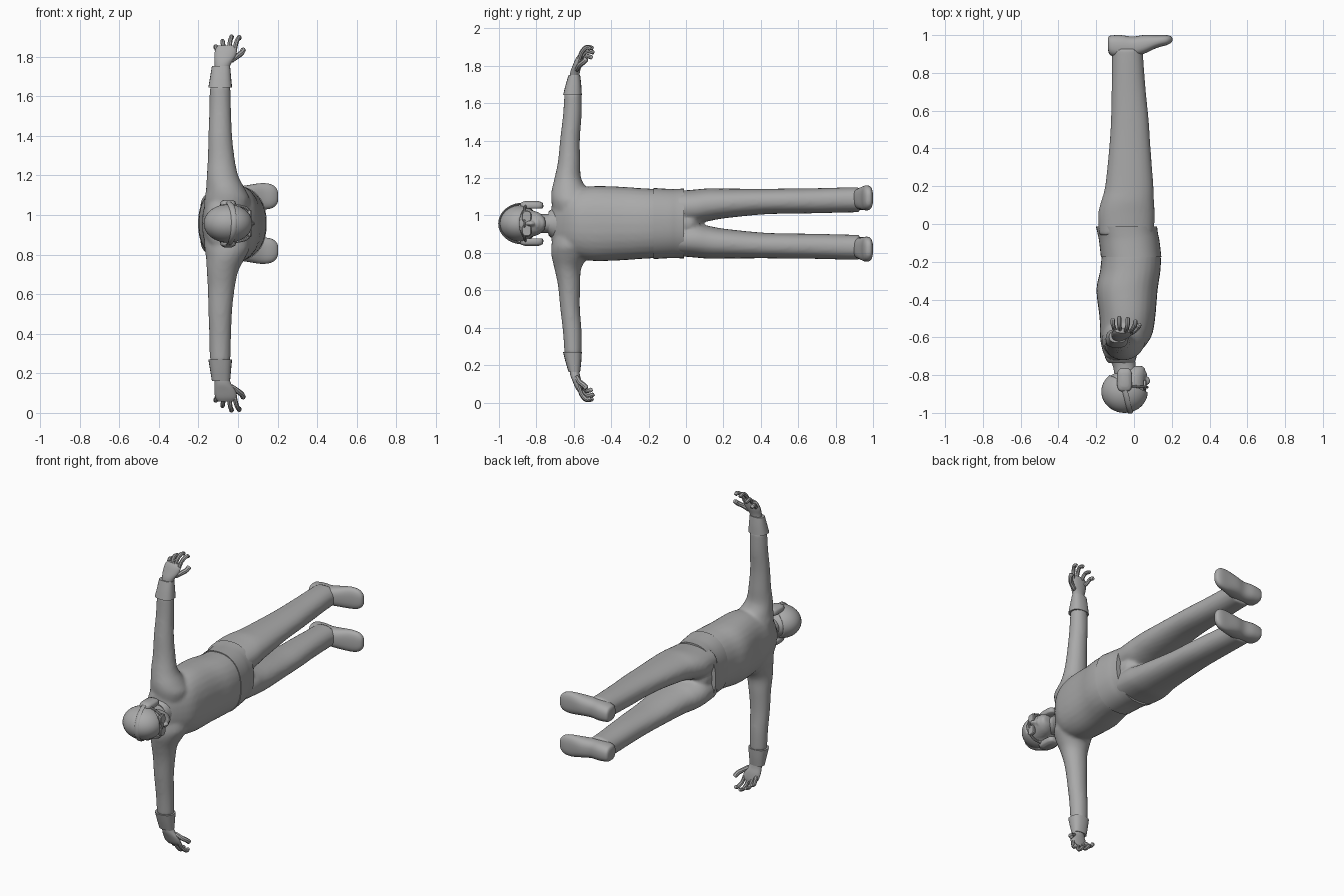
import bpy, bmesh, math
from mathutils import Vector

if "Cube" in bpy.data.objects:
    bpy.data.objects.remove(bpy.data.objects["Cube"])

MID = 0.957          # height of the body's mirror plane
grey = bpy.data.materials.new("plain grey")
grey.diffuse_color = (0.4, 0.4, 0.4, 1)
grey.use_nodes = True
grey.node_tree.nodes["Principled BSDF"].inputs["Base Color"].default_value = grey.diffuse_color


def finish(name, bm, angle=40):
    bmesh.ops.recalc_face_normals(bm, faces=bm.faces)
    me = bpy.data.meshes.new(name)
    bm.to_mesh(me)
    bm.free()
    me.materials.append(grey)
    ob = bpy.data.objects.new(name, me)
    bpy.context.collection.objects.link(ob)
    bpy.ops.object.select_all(action='DESELECT')
    ob.select_set(True)
    bpy.context.view_layer.objects.active = ob
    bpy.ops.object.shade_smooth_by_angle(angle=math.radians(angle))
    return ob


def blend(ob, voxel, steps):
    """Melt overlapping volumes of one garment into a single soft surface."""
    m = ob.modifiers.new("melt", 'REMESH')
    m.mode, m.voxel_size, m.use_smooth_shade = 'VOXEL', voxel, True
    s = ob.modifiers.new("soften", 'SMOOTH')
    s.factor, s.iterations = 0.5, steps


def spline(rows, n):
    """Catmull-Rom through the section rows."""
    rows = [Vector(r) for r in rows]
    out = []
    for i in range(len(rows) - 1):
        a, b = rows[max(i - 1, 0)], rows[i]
        c, d = rows[i + 1], rows[min(i + 2, len(rows) - 1)]
        for k in range(n):
            t = k / n
            out.append(0.5 * (2 * b + (c - a) * t + (2 * a - 5 * b + 4 * c - d) * t * t
                              + (3 * b - a - 3 * c + d) * t ** 3))
    return out + [rows[-1]]


def skin(bm, rings):
    loops = [[bm.verts.new(p) for p in r] for r in rings]
    n = len(loops[0])
    for a, b in zip(loops, loops[1:]):
        for i in range(n):
            bm.faces.new((a[i], a[(i + 1) % n], b[(i + 1) % n], b[i]))
    bm.faces.new(loops[0])
    bm.faces.new(loops[-1])


def loft(bm, axis, rows, side=1, power=2.0, sides=28, n=4):
    """Rows are (position, centre 1, radius 1, centre 2, radius 2)."""
    rings = []
    for t, c1, r1, c2, r2 in spline(rows, n):
        ring = []
        for i in range(sides):
            a = math.tau * i / sides
            ca, sa = math.cos(a), math.sin(a)
            u = c1 + r1 * math.copysign(abs(ca) ** (2 / power), ca)
            v = c2 + r2 * math.copysign(abs(sa) ** (2 / power), sa)
            x, y, s = {'x': (t, u, v), 'y': (u, t, v), 's': (u, v, t)}[axis]
            ring.append((x, y, MID + side * s))
        rings.append(ring)
    skin(bm, rings)


def tube(bm, pts, r, side=1, sides=8, n=4, flat=1.0):
    pts = spline(pts, n)
    rings = []
    for i, p in enumerate(pts):
        d = (pts[min(i + 1, len(pts) - 1)] - pts[max(i - 1, 0)]).normalized()
        u = d.cross(Vector((1, 0, 0.13))).normalized()
        v = d.cross(u)
        k = 0.7 if i in (0, len(pts) - 1) else 1.0
        ring = [p + k * r * (u * math.cos(math.tau * j / sides)
                + v * flat * math.sin(math.tau * j / sides)) for j in range(sides)]
        rings.append([(q.x, q.y, MID + side * q.z) for q in ring])
    skin(bm, rings)


def ball(bm, centre, radii, seg=32):
    res = bmesh.ops.create_uvsphere(bm, u_segments=seg, v_segments=seg // 2, radius=1)
    for v in res['verts']:
        v.co = Vector((centre[0] + v.co.x * radii[0], centre[1] + v.co.y * radii[1],
                       MID + centre[2] + v.co.z * radii[2]))
    return res['verts']


# sweater: torso and sleeves melted together
bm = bmesh.new()
loft(bm, 'y', [(-.72, -.08, .05, 0, .09), (-.69, -.07, .09, 0, .14), (-.6, -.045, .135, 0, .18),
               (-.5, -.035, .147, 0, .2), (-.35, -.037, .162, 0, .197), (-.25, -.02, .16, 0, .19),
               (-.17, -.015, .157, 0, .185), (-.12, -.02, .15, 0, .178)], power=2.3)
for sd in (1, -1):
    loft(bm, 's', [(.05, -.06, .11, -.61, .1), (.12, -.055, .115, -.615, .105),
                   (.17, -.062, .1, -.62, .1), (.24, -.078, .08, -.632, .072),
                   (.33, -.085, .068, -.625, .06), (.45, -.09, .06, -.62, .053),
                   (.58, -.09, .055, -.608, .05), (.7, -.09, .052, -.604, .046)], sd)
blend(finish("sweater", bm), .011, 5)

# hem band hanging over the trousers
bm = bmesh.new()
loft(bm, 'y', [(-.175, -.015, .16, 0, .19), (-.09, -.025, .16, 0, .185),
               (-.05, -.033, .16, 0, .185), (-.012, -.04, .162, 0, .187)], power=2.3, sides=40)
finish("sweater_hem", bm)

# trousers: two legs joined at the hips
bm = bmesh.new()
for sd in (1, -1):
    loft(bm, 'y', [(-.06, -.04, .145, .085, .088), (.05, -.04, .15, .09, .092),
                   (.12, -.034, .14, .1, .088), (.2, -.025, .128, .107, .08),
                   (.4, -.022, .11, .117, .069), (.55, -.022, .1, .12, .067),
                   (.7, -.028, .091, .122, .067), (.85, -.033, .084, .126, .067),
                   (.93, -.035, .082, .127, .067)], sd, power=2.2)
loft(bm, 'y', [(-.06, -.04, .14, 0, .1), (.03, -.04, .13, 0, .1), (.07, -.04, .09, 0, .06)])
blend(finish("trousers", bm), .011, 4)

for sd, tag in ((1, "upper"), (-1, "lower")):
    # shoe with raised heel and rounded toe
    bm = bmesh.new()
    loft(bm, 'x', [(-.138, .955, .03, .127, .03), (-.125, .945, .052, .127, .048),
                   (-.07, .94, .06, .128, .056), (-.01, .938, .054, .13, .056),
                   (.05, .95, .05, .134, .06), (.12, .966, .034, .137, .067),
                   (.17, .973, .027, .137, .06), (.195, .976, .018, .136, .04),
                   (.203, .977, .008, .136, .018)], sd, power=2.5)
    finish(tag + "_shoe", bm)

    # turned-back flared cuff
    bm = bmesh.new()
    loft(bm, 's', [(.688, -.09, .06, -.607, .05), (.74, -.088, .053, -.602, .042),
                   (.795, -.086, .046, -.597, .031)], sd, power=2.5, sides=20)
    finish(tag + "_cuff", bm)

    # hand: palm, four curled fingers and thumb
    bm = bmesh.new()
    loft(bm, 's', [(.77, -.084, .034, -.598, .026), (.81, -.076, .042, -.593, .026),
                   (.845, -.066, .054, -.582, .024), (.88, -.06, .054, -.572, .019),
                   (.9, -.06, .04, -.565, .012)], sd, sides=18)
    for x0, x1, top, tip in ((-.018, .006, .945, -.51), (-.045, -.033, .948, -.495),
                             (-.072, -.078, .925, -.49), (-.097, -.112, .898, -.5)):
        tube(bm, [(x0, -.573, .872), (x0 * .6 + x1 * .4, -.557, top - .03),
                  (x1, -.53, top - .004), (x1, tip, top - .012)], .0115, sd)
    tube(bm, [(-.04, -.585, .82), (-.005, -.57, .845), (.018, -.55, .862),
              (.028, -.53, .882)], .014, sd)
    finish(tag + "_hand", bm)

    # headphone cup: rounded box with an outer plate
    bm = bmesh.new()
    loft(bm, 's', [(.08, -.05, .034, -.825, .055), (.088, -.05, .04, -.825, .062),
                   (.108, -.05, .038, -.825, .06), (.115, -.05, .03, -.825, .05),
                   (.12, -.05, .02, -.825, .036)], sd, power=3.5, sides=24, n=2)
    finish(tag + "_ear_cup", bm)

    # lens, rim and side arm of the glasses
    bm = bmesh.new()
    loft(bm, 'x', [(.05, -.852, .024, .037, .031), (.062, -.852, .026, .037, .032),
                   (.067, -.852, .022, .037, .028)], sd, power=2.8, sides=20, n=1)
    tube(bm, [(.058, -.862, .064), (.03, -.862, .084), (-.04, -.855, .096)], .007, sd)
    finish(tag + "_glasses_lens", bm)

# neck and collar
bm = bmesh.new()
loft(bm, 'y', [(-.82, -.04, .06, 0, .052), (-.76, -.05, .06, 0, .05),
               (-.72, -.06, .066, 0, .055), (-.67, -.07, .075, 0, .065)])
finish("neck", bm)
bm = bmesh.new()
loft(bm, 'y', [(-.735, -.065, .07, 0, .062), (-.715, -.07, .08, 0, .08),
               (-.68, -.07, .09, 0, .1)], sides=24)
finish("collar", bm)

# head: skull, jaw, nose melted together
bm = bmesh.new()
ball(bm, (-.05, -.885, 0), (.113, .108, .09))
loft(bm, 'y', [(-.9, -.01, .075, 0, .078), (-.84, -.01, .072, 0, .074),
               (-.79, 0, .062, 0, .06), (-.762, .012, .044, 0, .038),
               (-.752, .018, .025, 0, .02)])
ball(bm, (.065, -.83, 0), (.022, .024, .013), 16)
ball(bm, (.056, -.795, 0), (.014, .012, .026), 16)
blend(finish("head", bm), .007, 2)

# close-fitting cap: shell cut along a slanted brim line
bm = bmesh.new()
ball(bm, (-.05, -.887, 0), (.123, .113, .097), 40)
bmesh.ops.bisect_plane(bm, geom=bm.verts[:] + bm.edges[:] + bm.faces[:],
                       plane_co=(.06, -.885, MID), plane_no=(.45, 1, 0), clear_outer=True)
cap = finish("cap", bm)
rim = cap.modifiers.new("thickness", 'SOLIDIFY')
rim.thickness, rim.offset = .01, -1

# headband arching over the cap between the cups
bm = bmesh.new()
arc = [(-.05 + .03 * math.sin(a), -.87 - .128 * math.sin(a), .106 * math.cos(a))
       for a in [math.pi * i / 8 for i in range(9)]]
tube(bm, [(-.05, -.81, .106)] + arc + [(-.05, -.81, -.106)], .006, flat=2.4)
finish("headband", bm)

# bridge of the glasses
bm = bmesh.new()
tube(bm, [(.062, -.862, -.02), (.072, -.864, 0), (.062, -.862, .02)], .006)
finish("glasses_bridge", bm)
